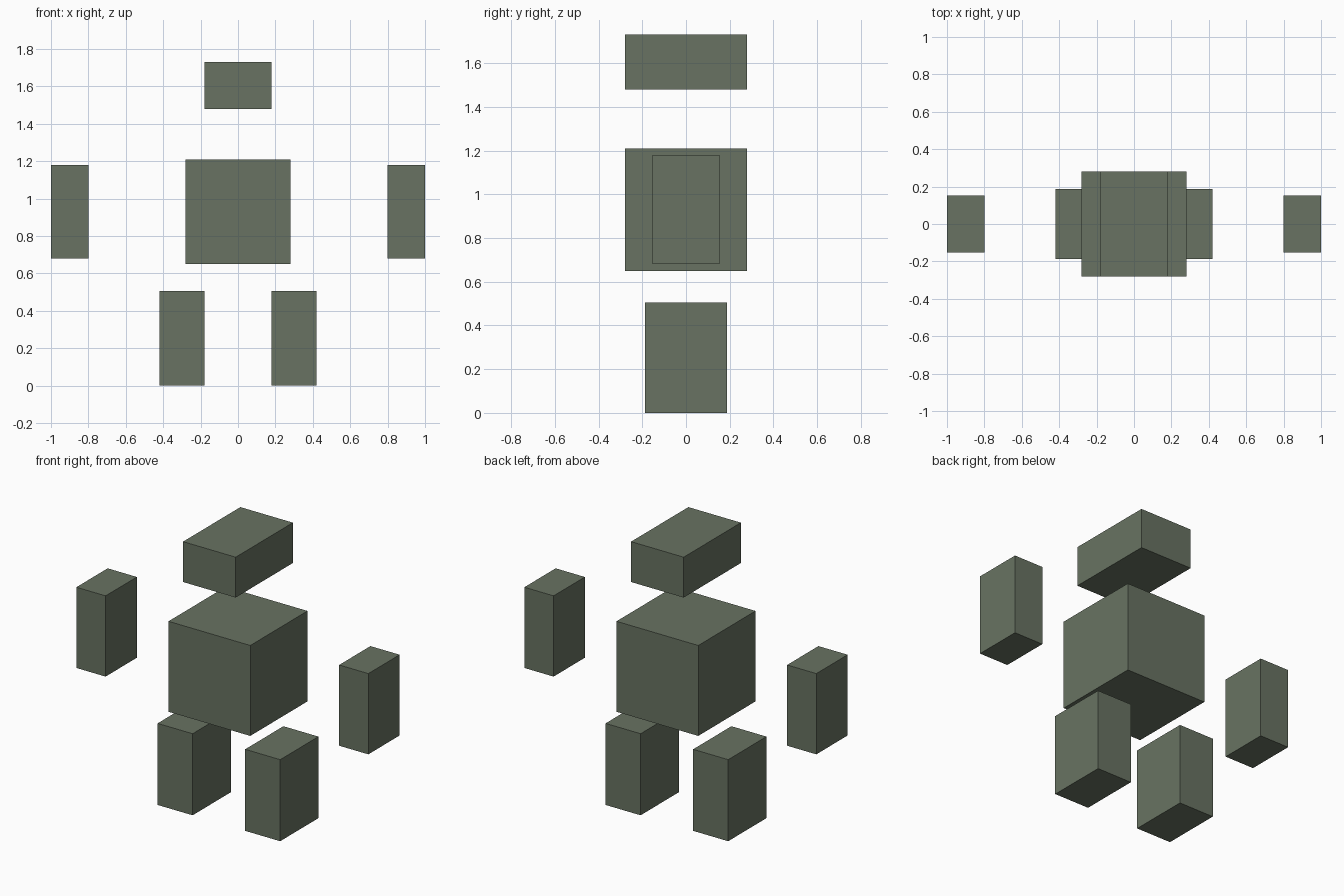
import bpy

if "Cube" in bpy.data.objects:
    bpy.data.objects.remove(bpy.data.objects["Cube"])

# Single flat colour
green = bpy.data.materials.new("grey_green")
green.diffuse_color = (0.138, 0.171, 0.122, 1.0)
green.use_nodes = True
green.node_tree.nodes["Principled BSDF"].inputs["Base Color"].default_value = green.diffuse_color


def box(name, x, y, z):
    """Box spanning the given (min, max) ranges."""
    spans = (x, y, z)
    bpy.ops.mesh.primitive_cube_add(size=1, location=[(a + b) / 2 for a, b in spans])
    obj = bpy.context.object
    obj.name = name
    obj.scale = [b - a for a, b in spans]
    bpy.ops.object.transform_apply(location=False, rotation=False, scale=True)
    obj.data.materials.append(green)
    return obj


# Head and torso
box("head", (-0.18, 0.18), (-0.28, 0.28), (1.48, 1.73))
box("torso", (-0.28, 0.28), (-0.28, 0.28), (0.65, 1.21))

# Arms and legs, one per side
for side, s in (("left", -1), ("right", 1)):
    box(side + "_arm", sorted((s * 0.80, s * 1.0)), (-0.153, 0.153), (0.68, 1.18))
    box(side + "_leg", sorted((s * 0.18, s * 0.42)), (-0.187, 0.187), (0.0, 0.505))
